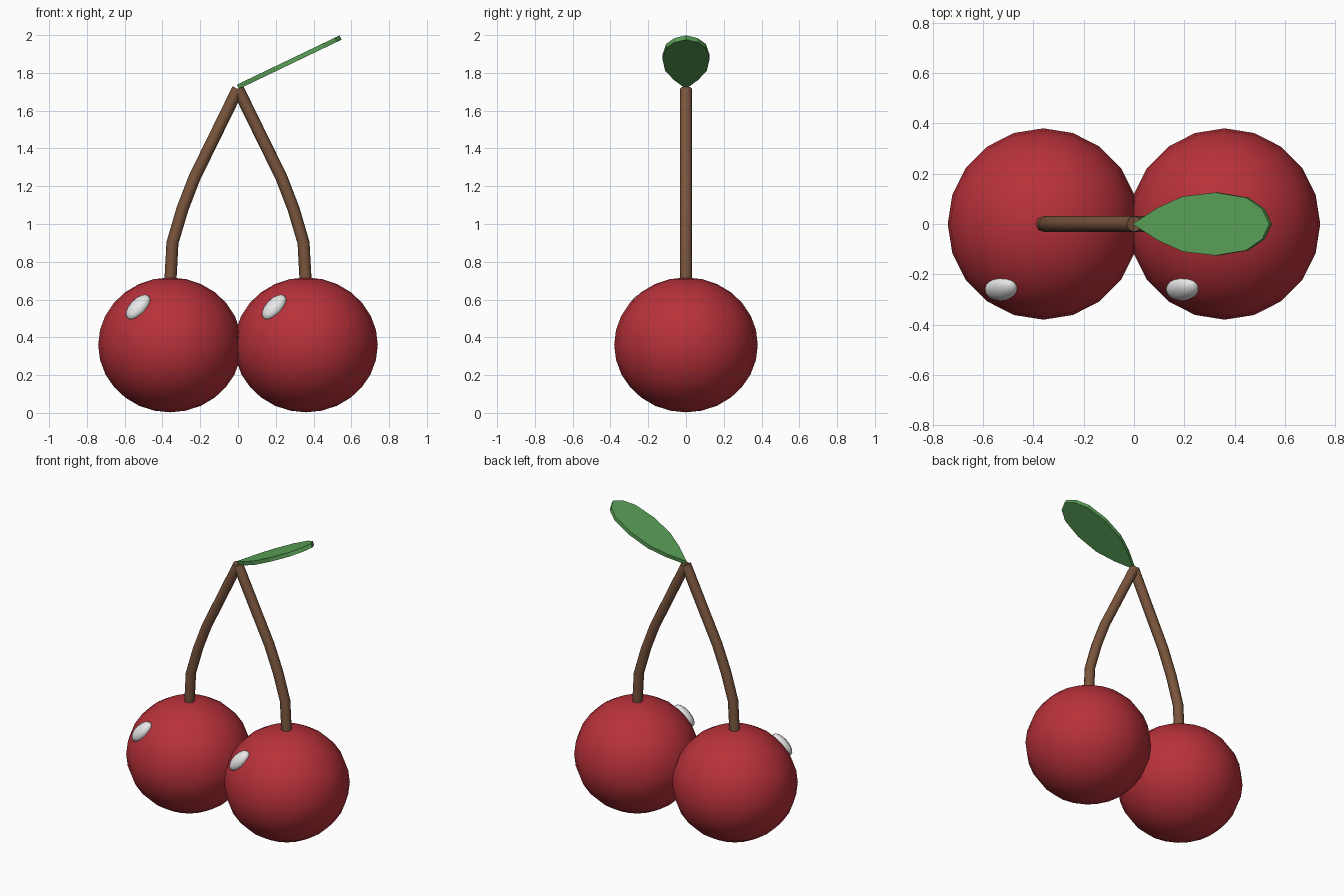
import bpy, bmesh, math
from mathutils import Vector, Matrix

if "Cube" in bpy.data.objects:
    bpy.data.objects.remove(bpy.data.objects["Cube"])


def material(name, rgb):
    m = bpy.data.materials.new(name)
    m.diffuse_color = (*rgb, 1)
    m.use_nodes = True
    m.node_tree.nodes["Principled BSDF"].inputs["Base Color"].default_value = m.diffuse_color
    return m


RED = material("cherry red", (0.48, 0.031, 0.042))
BROWN = material("stem brown", (0.195, 0.092, 0.046))
GREEN = material("leaf green", (0.105, 0.36, 0.098))
WHITE = material("highlight white", (0.88, 0.88, 0.88))


def finish(bm, name, mat, smooth):
    bmesh.ops.recalc_face_normals(bm, faces=bm.faces)
    for f in bm.faces:
        f.smooth = smooth and len(f.verts) <= 4
    me = bpy.data.meshes.new(name)
    bm.to_mesh(me)
    bm.free()
    me.materials.append(mat)
    ob = bpy.data.objects.new(name, me)
    bpy.context.collection.objects.link(ob)
    return ob


def ellipsoid(name, matrix, seg, rings, mat):
    bm = bmesh.new()
    bmesh.ops.create_uvsphere(bm, u_segments=seg, v_segments=rings, radius=1, matrix=matrix)
    return finish(bm, name, mat, True)


def tube(name, points, radius, sides, mat):
    # ring of vertices square to the path at each point, capped at both ends
    bm = bmesh.new()
    rings = []
    for i, p in enumerate(points):
        d = (points[min(i + 1, len(points) - 1)] - points[max(i - 1, 0)]).normalized()
        u = Vector((0, 1, 0))
        v = d.cross(u)
        angles = [2 * math.pi * k / sides for k in range(sides)]
        rings.append([bm.verts.new(p + radius * (math.cos(a) * u + math.sin(a) * v)) for a in angles])
    for a, b in zip(rings, rings[1:]):
        for k in range(sides):
            j = (k + 1) % sides
            bm.faces.new((a[k], a[j], b[j], b[k]))
    bm.faces.new(rings[0])
    bm.faces.new(rings[-1])
    return finish(bm, name, mat, True)


STEM = [(0.36, 0.66), (0.347, 0.90), (0.294, 1.08), (0.23, 1.246), (0.148, 1.413), (0.0, 1.715)]

for side, s in (("left", -1), ("right", 1)):
    # fruit, slightly squashed
    centre = Vector((0.36 * s, 0, 0.36))
    ellipsoid(side + "_cherry",
              Matrix.Translation(centre) @ Matrix.Diagonal((0.38, 0.38, 0.357, 1)), 20, 14, RED)

    # shiny spot lying on the upper left front of the fruit
    n = Vector((-0.17, -0.266, 0.226)).normalized()
    long_axis = Vector((0.5, 0, 0.85))
    long_axis = (long_axis - long_axis.dot(n) * n).normalized()
    short_axis = long_axis.cross(n)
    rot = Matrix((short_axis, n, long_axis)).transposed().to_4x4()
    ellipsoid(side + "_highlight",
              Matrix.Translation(centre + Vector((-0.168, -0.258, 0.2))) @ rot
              @ Matrix.Diagonal((0.052, 0.038, 0.083, 1)), 12, 8, WHITE)

    # curved stem
    tube(side + "_stem", [Vector((x * s, 0, z)) for x, z in STEM], 0.032, 8, BROWN)

# leaf: flat outline, extruded and tilted up
half = [(0.1, 0.065), (0.2, 0.11), (0.33, 0.125), (0.45, 0.105), (0.515, 0.06)]
outline = [(0, 0)] + [(x, -y) for x, y in half] + [(0.543, 0)] + [(x, y) for x, y in reversed(half)]
slope = 0.48
bm = bmesh.new()
face = bm.faces.new([bm.verts.new((x + 0.005, y, 1.715 + slope * x)) for x, y in outline])
normal = Vector((-slope, 0, 1)).normalized()
new = bmesh.ops.extrude_face_region(bm, geom=[face], use_keep_orig=True)
bmesh.ops.translate(bm, vec=normal * 0.025,
                    verts=[v for v in new["geom"] if isinstance(v, bmesh.types.BMVert)])
finish(bm, "leaf", GREEN, False)
